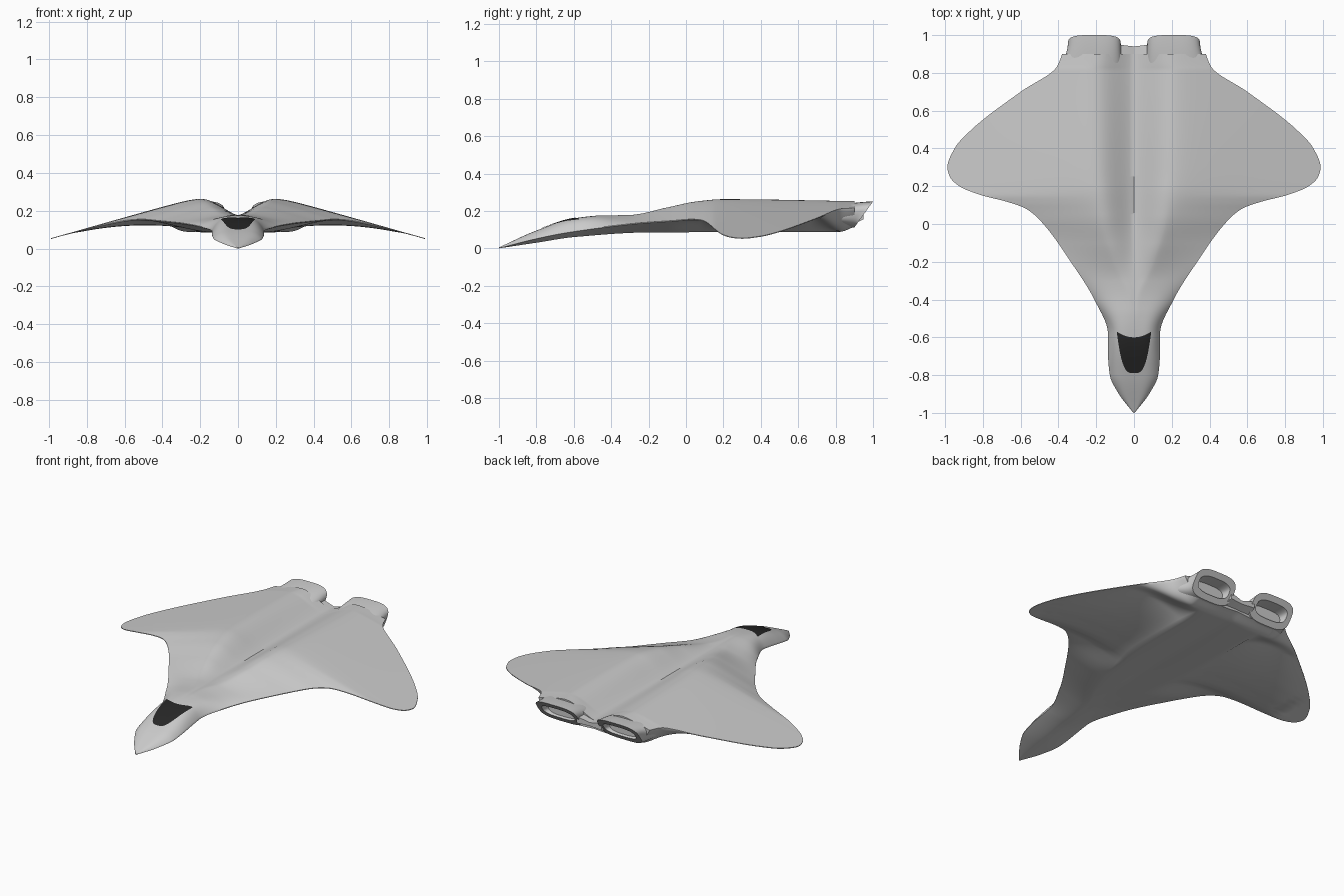
import bpy
import math

if "Cube" in bpy.data.objects:
    bpy.data.objects.remove(bpy.data.objects["Cube"], do_unlink=True)


def make_material(name, color):
    mat = bpy.data.materials.new(name)
    mat.use_nodes = True
    mat.diffuse_color = color
    mat.node_tree.nodes["Principled BSDF"].inputs["Base Color"].default_value = color
    return mat


hull_gray = make_material("hull gray", (0.6, 0.6, 0.6, 1))
canopy_black = make_material("canopy black", (0.02, 0.02, 0.02, 1))


def make_object(name, verts, faces, material, angle=40):
    mesh = bpy.data.meshes.new(name)
    mesh.from_pydata(verts, [], faces)
    mesh.materials.append(material)
    obj = bpy.data.objects.new(name, mesh)
    bpy.context.collection.objects.link(obj)
    bpy.ops.object.select_all(action="DESELECT")
    obj.select_set(True)
    bpy.context.view_layer.objects.active = obj
    bpy.ops.object.mode_set(mode="EDIT")
    bpy.ops.mesh.select_all(action="SELECT")
    bpy.ops.mesh.normals_make_consistent(inside=False)
    bpy.ops.object.mode_set(mode="OBJECT")
    bpy.ops.object.shade_smooth_by_angle(angle=math.radians(angle))


def loft(name, rings, material, angle=40):
    """Skin a list of equal closed rings and cap both ends."""
    n = len(rings[0])
    verts = [v for ring in rings for v in ring]
    faces = [(r * n + i, r * n + (i + 1) % n, (r + 1) * n + (i + 1) % n, (r + 1) * n + i)
             for r in range(len(rings) - 1) for i in range(n)]
    faces.append(tuple(range(n)))
    faces.append(tuple(range(len(verts) - n, len(verts))))
    make_object(name, verts, faces, material, angle)


def mix(a, b, t):
    return a + (b - a) * t


def curve(points):
    """Smooth function through (position, value) points, without overshoot."""
    slopes = [(b[1] - a[1]) / (b[0] - a[0]) for a, b in zip(points, points[1:])]
    tangents = [slopes[0]]
    for a, b in zip(slopes, slopes[1:]):
        tangents.append(2 * a * b / (a + b) if a * b > 0 else 0)
    tangents.append(slopes[-1])

    def value(y):
        y = min(max(y, points[0][0]), points[-1][0])
        k = 0
        while k < len(points) - 2 and y > points[k + 1][0]:
            k += 1
        (y0, a), (y1, b) = points[k], points[k + 1]
        d = y1 - y0
        t = (y - y0) / d
        return (mix(a, b, t * t * (3 - 2 * t)) + d * tangents[k] * t * (1 - t) ** 2
                - d * tangents[k + 1] * t * t * (1 - t))
    return value


# Hull guide curves along its length
half_width = curve([(-1, .003), (-.9, .08), (-.8, .128), (-.7, .137), (-.58, .138), (-.4, .21),
                    (-.2, .335), (0, .48), (.08, .57), (.12, .68), (.15, .8), (.2, .925),
                    (.25, .975), (.3, .988), (.4, .95), (.5, .86), (.7, .6), (.83, .41), (.9, .38)])
spine = curve([(-1, .005), (-.8, .095), (-.6, .16), (-.45, .175), (.9, .176)])
hump_height = curve([(-.5, 0), (-.3, .003), (-.1, .043), (.05, .074), (.2, .087), (.9, .076)])
hump_offset = curve([(-.6, .012), (-.4, .02), (-.2, .1), (0, .16), (.3, .2), (.9, .21)])
front_edge = curve([(-1, .004), (-.8, .055), (-.65, .085), (-.4, .12), (-.2, .14), (0, .15),
                    (.08, .142), (.15, .108), (.2, .074), (.3, .055)])
keel = curve([(-1, 0), (-.8, .03), (-.6, .06), (-.2, .085), (.82, .088), (.9, .115)])
nose_blend = curve([(-.7, 1), (-.6, 1), (-.2, 0), (0, 0)])
wing_blend = curve([(-.2, 0), (-.1, 0), (.28, 1), (.4, 1)])
rear_blend = curve([(.5, 0), (.66, 0), (.85, 1), (.9, 1)])
TIP_X, TIP_Z, EDGE = .988, .055, .004


def shoulder(t):
    """Falls from 1 to 0, rounded at the start and straight after."""
    e = .08
    return 1 - (math.hypot(t, e) - e) / (math.hypot(1, e) - e)


def section(x, y):
    """Top and bottom height of the hull."""
    x = abs(x)
    w = half_width(y)
    xh = min(hump_offset(y), w / 2)
    zh = spine(y) + hump_height(y)
    if x < xh:
        s = x / xh
        ease = mix(math.sin(s * math.pi / 2), s * s * (3 - 2 * s), .6)
        groove = .1 * hump_height(y) * (1 - s) ** 2
        return spine(y) + hump_height(y) * ease, keel(y) + groove
    t = min((x - xh) / (w - xh), 1)
    front_top = mix(front_edge(y), zh, mix(shoulder(t), 1 - t ** 3.6, nose_blend(y)))
    front_bottom = mix(keel(y), front_edge(y) - EDGE, t ** 1.4)
    wing_top = mix(TIP_Z, zh, shoulder((x - xh) / (TIP_X - xh)))
    thin = mix((1 - t) ** 2, 1 - t ** 3, rear_blend(y))
    wing_bottom = wing_top - EDGE - (zh - keel(y) - EDGE) * thin
    wing_bottom = max(wing_bottom, min(keel(y), wing_top - EDGE))
    return (mix(front_top, wing_top, wing_blend(y)),
            mix(front_bottom, wing_bottom, wing_blend(y)))


# Main hull: fuselage blended into the swept wings and engine housings
def hull_ring(y):
    w = half_width(y)
    xh = min(hump_offset(y), w / 2)
    half = [xh * i / 8 for i in range(8)] + [mix(xh, w, j / 28) for j in range(29)]
    xs = [-x for x in reversed(half[1:])] + half
    return ([(x, y, section(x, y)[0]) for x in xs]
            + [(x, y, section(x, y)[1]) for x in reversed(xs)])


ROWS = 190
loft("hull", [hull_ring(mix(-1, .9, i / ROWS)) for i in range(ROWS + 1)], hull_gray)

# Canopy: thin plate following the top of the nose
N = 24
verts = []
for i in range(N + 1):
    u = 2 * i / N - 1
    front = -.79 + .21 * abs(u) ** 3.4
    rear = -.6 + .03 * u * u
    for j in range(N + 1):
        x, y = .09 * u, mix(front, rear, j / N)
        verts.append((x, y, section(x, y)[0] + .003))
faces = [(a, a + N + 1, a + N + 2, a + 1)
         for i in range(N) for j in range(N) for a in [i * (N + 1) + j]]
make_object("canopy", verts, faces, canopy_black)


# Engine nozzles: oval tubes growing out of the hull, with slanted, hollow mouths
def nozzle_ring(cx, y, hw, hz, power, slant, cz):
    ring = []
    for k in range(64):
        a = math.tau * k / 64
        c, s = math.cos(a), math.sin(a)
        x = hw * math.copysign(abs(c) ** (2 / power), c)
        z = hz * math.copysign(abs(s) ** (2 / power), s)
        ring.append((cx + x, y + slant * z, cz + z))
    return ring


for side, label in ((1, "left"), (-1, "right")):
    rings = []
    for i in range(17):
        t = i / 16
        s = t * t * (3 - 2 * t)
        rings.append(nozzle_ring(side * mix(.225, .21, s), mix(.8, .95, t), mix(.162, .14, s),
                                 mix(.06, .07, s), mix(2, 3.4, t), .72 * t * t,
                                 mix(.172, .181, t)))
    rings.append(nozzle_ring(side * .21, .95, .108, .04, 3, .72, .181))
    rings.append(nozzle_ring(side * .21, .905, .098, .035, 3, 0, .181))
    loft(label + "_engine_nozzle", rings, hull_gray)

# Tail wedge between the nozzles
tail = [[(-w, y, top + rise), (0, y + dip, top), (w, y, top + rise),
         (w, y, low), (0, y + dip, low), (-w, y, low)]
        for y, w, top, rise, low, dip in ((.87, .1, .175, .03, .12, 0),
                                          (.95, .085, .176, .02, .155, -.01))]
loft("tail_wedge", tail, hull_gray, 25)
